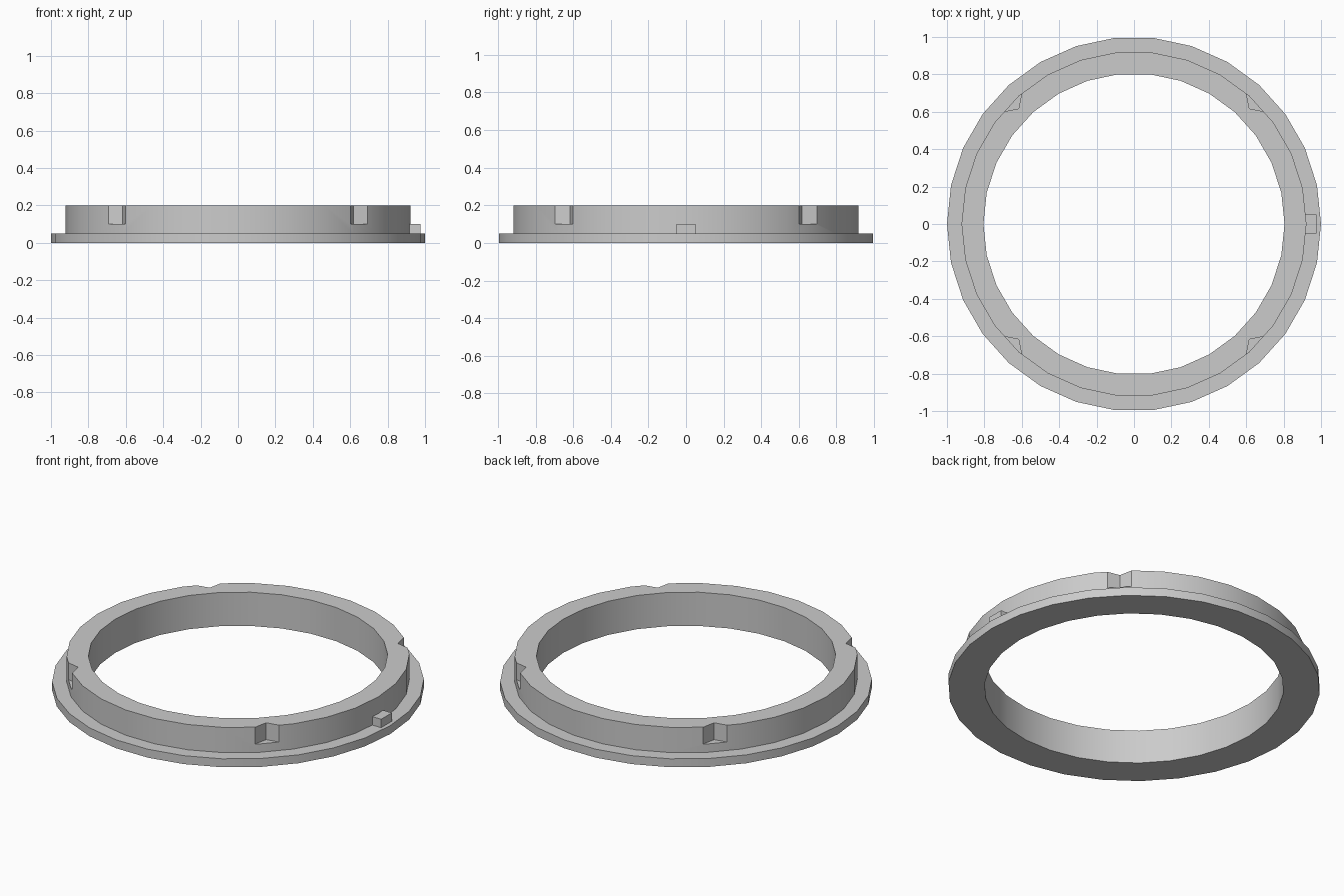
import bpy
import bmesh
import math
from mathutils import Matrix

SIDES = 30

cube = bpy.data.objects.get("Cube")
if cube:
    bpy.data.objects.remove(cube, do_unlink=True)

grey = bpy.data.materials.new("plain grey")
grey.use_nodes = True
grey.diffuse_color = (0.6, 0.6, 0.6, 1)
grey.node_tree.nodes["Principled BSDF"].inputs["Base Color"].default_value = (0.6, 0.6, 0.6, 1)


def add_object(name, bm):
    bmesh.ops.recalc_face_normals(bm, faces=bm.faces)
    mesh = bpy.data.meshes.new(name)
    bm.to_mesh(mesh)
    bm.free()
    mesh.materials.append(grey)
    obj = bpy.data.objects.new(name, mesh)
    bpy.context.collection.objects.link(obj)
    return obj


def add_prism(bm, outline, low, high):
    bottom = bm.faces.new([bm.verts.new((x, y, low)) for x, y in outline])
    top = bmesh.ops.extrude_face_region(bm, geom=[bottom])["geom"]
    verts = [v for v in top if isinstance(v, bmesh.types.BMVert)]
    bmesh.ops.translate(bm, verts=verts, vec=(0, 0, high - low))
    # the extrusion keeps or drops the start face, so close any open side
    bmesh.ops.holes_fill(bm, edges=[e for e in bm.edges if e.is_boundary])


def activate(obj):
    bpy.ops.object.select_all(action="DESELECT")
    obj.select_set(True)
    bpy.context.view_layer.objects.active = obj


# Flanged ring: a stepped cross-section turned around z
profile = [(0.805, 0), (1, 0), (1, 0.05), (0.922, 0.05), (0.922, 0.2), (0.805, 0.2)]
bm = bmesh.new()
loops = []
for i in range(SIDES):
    a = math.tau * i / SIDES
    loops.append([bm.verts.new((r * math.cos(a), r * math.sin(a), z)) for r, z in profile])
for i, loop in enumerate(loops):
    following = loops[(i + 1) % SIDES]
    for j in range(len(profile)):
        k = (j + 1) % len(profile)
        bm.faces.new((loop[j], following[j], following[k], loop[k]))
ring = add_object("flanged_ring", bm)

# Four V-shaped notches in the upper wall, one per diagonal
bm = bmesh.new()
add_prism(bm, [(0.617, 0.617), (0.752, 0.59), (0.8, 0.8), (0.59, 0.752)], 0.1, 0.3)
wedge = bm.verts[:] + bm.edges[:] + bm.faces[:]
for quarter in range(1, 4):
    copy = bmesh.ops.duplicate(bm, geom=wedge)["geom"]
    bmesh.ops.rotate(bm, verts=[v for v in copy if isinstance(v, bmesh.types.BMVert)],
                     cent=(0, 0, 0), matrix=Matrix.Rotation(quarter * math.pi / 2, 3, "Z"))
cutter = add_object("notch_cutter", bm)
cutter.hide_render = True

cut = ring.modifiers.new("notches", "BOOLEAN")
cut.operation = "DIFFERENCE"
cut.solver = "EXACT"
cut.object = cutter
activate(ring)
bpy.ops.object.modifier_apply(modifier=cut.name)
bpy.data.objects.remove(cutter, do_unlink=True)
bpy.ops.object.shade_smooth_by_angle(angle=math.radians(30))

# Small locating tab on the flange
bm = bmesh.new()
add_prism(bm, [(0.9, -0.05), (0.975, -0.05), (0.975, 0.05), (0.9, 0.05)], 0.04, 0.1)
add_object("locating_tab", bm)
